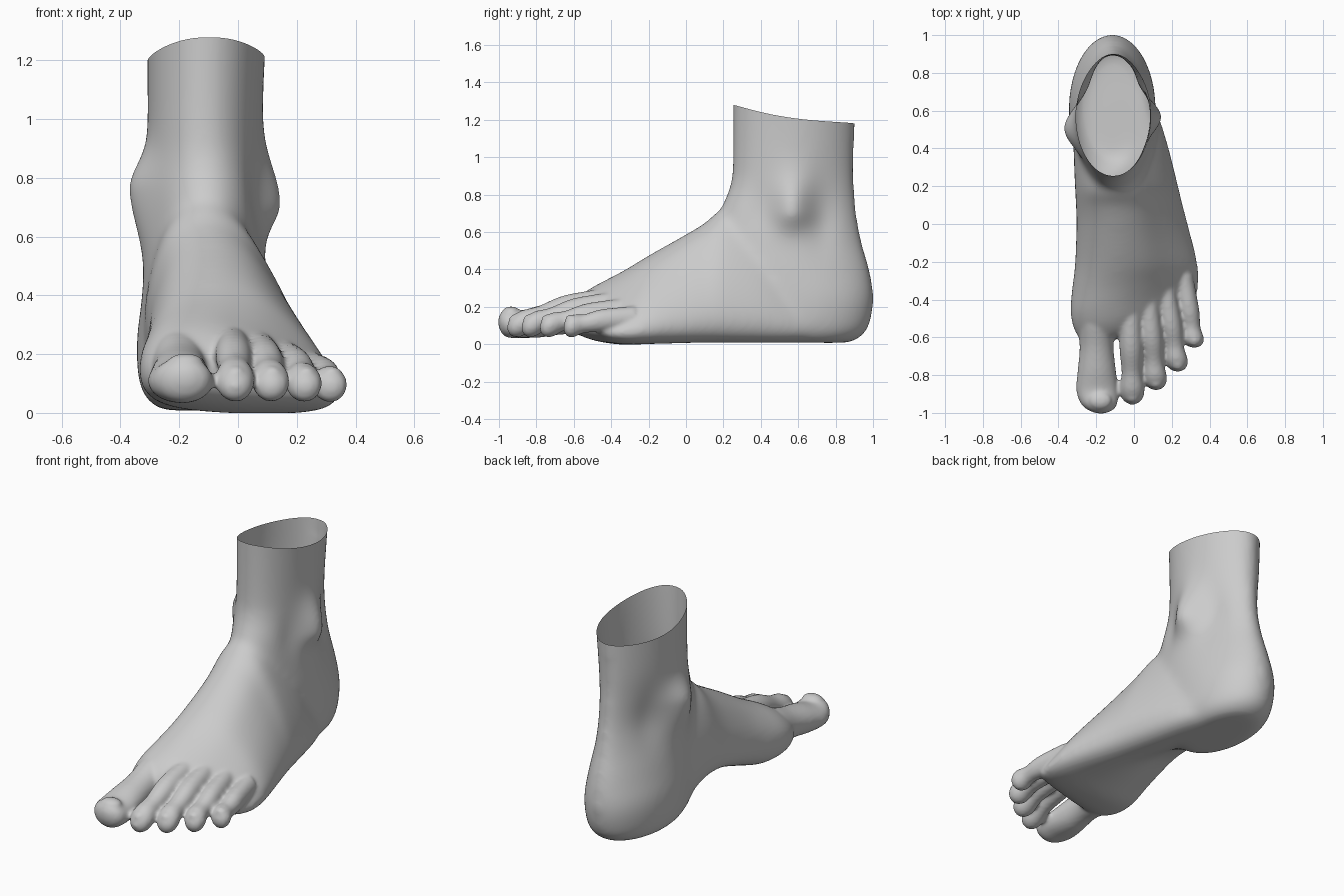
import bpy, bmesh, math

if "Cube" in bpy.data.objects:
    bpy.data.objects.remove(bpy.data.objects["Cube"])

parts = []


def spline(rows, n):
    """Catmull-Rom interpolation through rows of numbers, n steps per span."""
    out = []
    for i in range(len(rows) - 1):
        a, b, c, d = (rows[max(i - 1, 0)], rows[i], rows[i + 1], rows[min(i + 2, len(rows) - 1)])
        for s in range(n):
            t = s / n
            out.append([0.5 * (2 * q + (r - p) * t + (2 * p - 5 * q + 4 * r - w) * t * t
                               + (3 * q - p - 3 * r + w) * t ** 3) for p, q, r, w in zip(a, b, c, d)])
    out.append(list(rows[-1]))
    return out


def loft(name, rings):
    bm = bmesh.new()
    vs = [[bm.verts.new(p) for p in ring] for ring in rings]
    n = len(vs[0])
    for a, b in zip(vs, vs[1:]):
        for i in range(n):
            bm.faces.new((a[i], a[(i + 1) % n], b[(i + 1) % n], b[i]))
    bm.faces.new(vs[0])
    bm.faces.new(vs[-1])
    bmesh.ops.recalc_face_normals(bm, faces=bm.faces)
    me = bpy.data.meshes.new(name)
    bm.to_mesh(me)
    bm.free()
    ob = bpy.data.objects.new(name, me)
    bpy.context.collection.objects.link(ob)
    parts.append(ob)


def ellipsoid(name, loc, radii):
    rings = []
    for i in range(1, 16):
        a = math.pi * i / 16
        rings.append([(loc[0] + radii[0] * math.sin(a) * math.cos(t),
                       loc[1] + radii[1] * math.sin(a) * math.sin(t),
                       loc[2] + radii[2] * math.cos(a))
                      for t in (math.tau * k / 24 for k in range(24))])
    loft(name, rings)


def tube(name, rows):
    """Rows of (y, x, z, half width, half height)."""
    loft(name, [[(x + a * math.cos(t), y, z + b * math.sin(t))
                 for t in (math.tau * k / 24 for k in range(24))]
                for y, x, z, a, b in spline(rows, 5)])


def fuse(obs, voxel, iterations):
    """Join objects into one smooth skin."""
    bpy.ops.object.select_all(action='DESELECT')
    for ob in obs:
        ob.select_set(True)
    skin = obs[0]
    bpy.context.view_layer.objects.active = skin
    bpy.ops.object.join()
    mod = skin.modifiers.new("fuse", 'REMESH')
    mod.mode = 'VOXEL'
    mod.voxel_size = voxel
    bpy.ops.object.modifier_apply(modifier="fuse")
    mod = skin.modifiers.new("soften", 'SMOOTH')
    mod.factor = .5
    mod.iterations = iterations
    bpy.ops.object.modifier_apply(modifier="soften")
    return skin


# Leg and heel: horizontal rings (z, xmin, xmax, ymin, ymax, narrowing at the back)
leg = [(.008, -.26, .04, .35, .88, 0), (.05, -.315, .085, .3, .95, 0), (.12, -.34, .11, .22, .987, 0),
       (.25, -.345, .115, .2, 1.005, 0), (.4, -.325, .105, .12, .983, .08), (.55, -.305, .09, .13, .942, .2),
       (.7, -.295, .085, .175, .915, .28), (.85, -.303, .083, .235, .902, .28), (1.0, -.308, .083, .25, .9, .2),
       (1.3, -.31, .1, .25, .909, .12)]
rings = []
for z, x0, x1, y0, y1, k in spline(leg, 6):
    ring = []
    for i in range(48):
        t = math.tau * i / 48
        s = math.sin(t)
        ring.append(((x0 + x1) / 2 + (x1 - x0) / 2 * math.cos(t) * (1 - k * max(0, s) ** 2),
                     (y0 + y1) / 2 + (y1 - y0) / 2 * s, z))
    rings.append(ring)
loft("leg", rings)

# Foot body: upright sections from one normalised profile
profile = [(.5, 0), (.8, .005), (.95, .06), (1, .19), (.93, .41), (.77, .68), (.57, .92), (.35, 1), (.15, .9),
           (.03, .65), (0, .4), (.03, .2), (.12, .08), (.3, .02), (.5, 0)]
profile = spline(profile, 4)[:-1]
# y, xmin, xmax, bottom, top, arch lift, slant
foot = [(.7, -.3, .08, .02, .4, 0, 0), (.55, -.315, .14, .008, .55, .01, 0), (.4, -.32, .185, .005, .69, .05, 0),
        (.2, -.313, .235, .005, .72, .11, 0), (.1, -.308, .26, .005, .65, .12, 0),
        (0, -.305, .287, .003, .59, .11, 0), (-.2, -.313, .335, 0, .475, .04, .03),
        (-.32, -.33, .347, -.002, .4, 0, .08), (-.42, -.34, .345, .004, .345, 0, .13),
        (-.5, -.32, .335, .02, .3, 0, .15), (-.56, -.285, .32, .05, .25, 0, .16),
        (-.59, -.23, .27, .09, .2, 0, .16)]
rings = []
for y, x0, x1, z0, z1, arch, skew in spline(foot, 5):
    ring = []
    for u, v in profile:
        lift = arch * max(0, 1 - v / .4) * min(1, max(0, (.7 - u) / .45))
        # the outer side of the forefoot is lower than the inner side
        top = z1 - max(0, u - .4) * max(0, -y - .25) * .35
        ring.append((x0 + (x1 - x0) * u, y + skew * (u - .4), z0 + (top - z0) * v + lift))
    rings.append(ring)
loft("foot_body", rings)
body = fuse(parts, .017, 30)

# Ankle bones and hollows: side (-1 inner, 1 outer), y, z, spread in y, spread below, spread above, height
bumps = [(-1, .5, .76, .12, .2, .12, .075), (1, .57, .715, .095, .1, .17, .062),
         (1, .73, .68, .08, .16, .2, -.022), (-1, .72, .7, .09, .15, .2, -.02),
         (1, .4, .72, .08, .12, .15, -.015)]
for v in body.data.vertices:
    x, y, z = v.co
    for side, by, bz, sy, lo, hi, h in bumps:
        w = (x + .1) * side / .1
        if w > 0:
            sz = lo if z < bz else hi
            v.co.x += side * min(1, w) * h * math.exp(-((y - by) / sy) ** 2 - ((z - bz) / sz) ** 2)
parts = [body]

# Big toe
tube("big_toe", [(-.32, -.2, .19, .1, .12), (-.5, -.2, .165, .1, .12), (-.65, -.198, .145, .09, .092),
                 (-.78, -.197, .122, .102, .086), (-.88, -.195, .108, .111, .074), (-.95, -.185, .112, .097, .077),
                 (-.985, -.178, .116, .066, .058), (-1.003, -.175, .12, .02, .02)])
ellipsoid("big_toe_nail", (-.178, -.935, .178), (.058, .045, .024))

# Small toes: base, tip, radius
shape = [(0, 0, 1, 1.15), (.3, .15, .95, 1.1), (.52, .32, .96, 1.05), (.72, .6, .84, .88),
         (.87, .85, 1.03, 1.08), (.96, .97, .78, .8), (1, 1, .2, .2)]
toes = [((-.025, -.36, .235), (-.008, -.956), .064), ((.06, -.34, .215), (.117, -.88), .062),
        ((.15, -.3, .18), (.232, -.782), .06), ((.255, -.27, .14), (.319, -.655), .057)]
for i, ((bx, by, bz), (tx, ty), r) in enumerate(toes):
    tube("toe_%d" % (i + 2), [(by + (ty - by) * t, bx + (tx - bx) * t ** .8, bz + (.09 - bz) * f, r * a, r * b)
                              for t, f, a, b in shape])
    ellipsoid("toe_nail_%d" % (i + 2), (tx, ty + .04, .137), (.032, .03, .022))

skin = fuse(parts, .0105, 7)
skin.name = skin.data.name = "foot"

# Open the top and shape its sloping rim
bm = bmesh.new()
bm.from_mesh(skin.data)
bmesh.ops.bisect_plane(bm, geom=bm.verts[:] + bm.edges[:] + bm.faces[:], plane_co=(0, 0, 1.18),
                       plane_no=(0, 0, 1), clear_outer=True)
for v in bm.verts:
    if v.co.z > .9 and v.co.y > 0:
        w = (v.co.z - .9) / .28
        w = w * w * (3 - 2 * w)
        v.co.z += w * (.1 * max(0, (.9 - v.co.y) / .65) ** 2.5 + .06 * max(0, v.co.x + .1))
bm.to_mesh(skin.data)
bm.free()
bpy.ops.object.shade_smooth()
